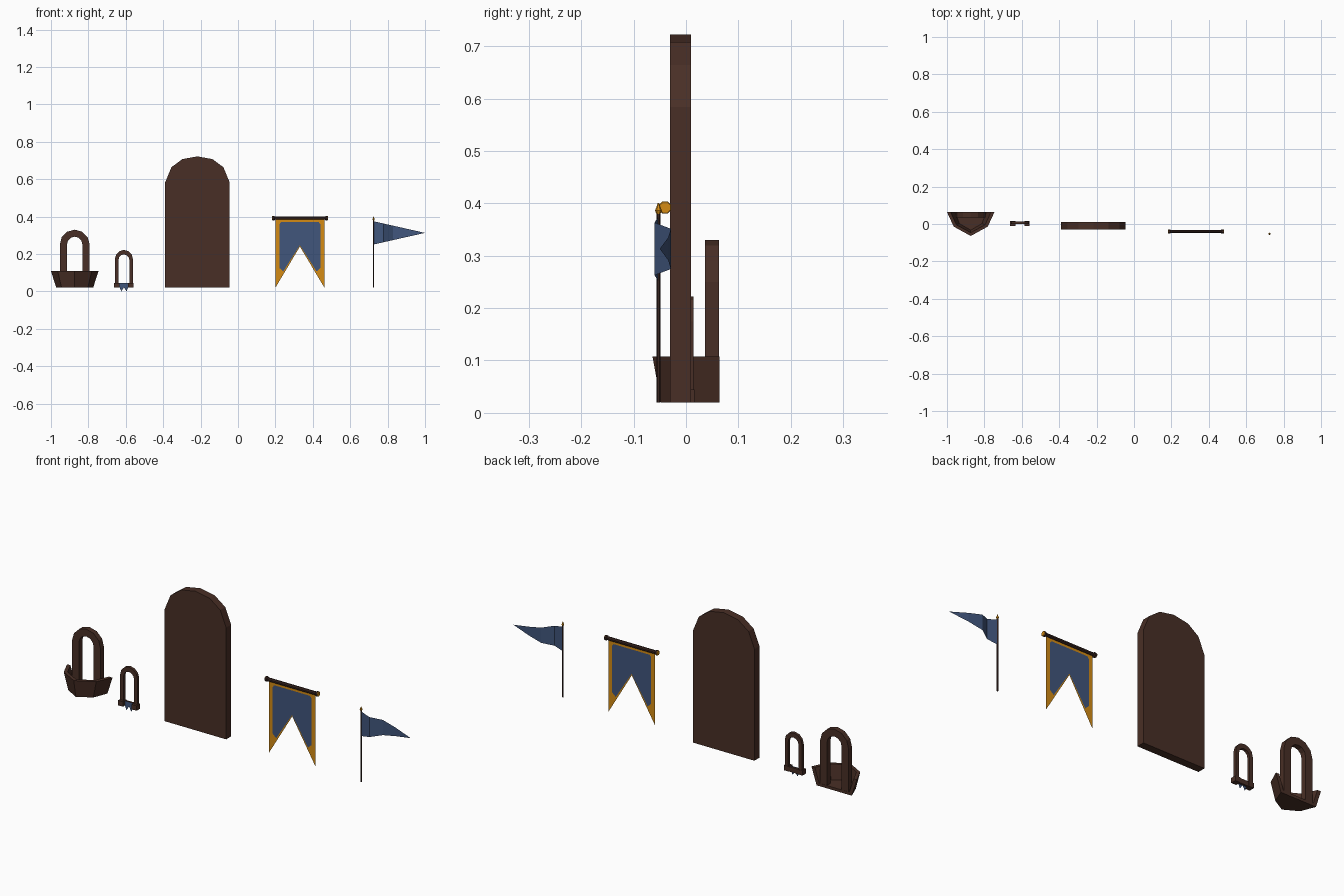
import bpy, bmesh, math

if "Cube" in bpy.data.objects:
    bpy.data.objects.remove(bpy.data.objects["Cube"])


def material(name, rgb):
    m = bpy.data.materials.new(name)
    m.diffuse_color = (*rgb, 1)
    m.use_nodes = True
    m.node_tree.nodes["Principled BSDF"].inputs["Base Color"].default_value = m.diffuse_color
    return m


BROWN = material("dark wood", (0.066, 0.028, 0.019))
POLE = material("pole wood", (0.040, 0.018, 0.014))
BLUE = material("blue cloth", (0.052, 0.092, 0.202))
GOLD = material("gold trim", (0.66, 0.26, 0.007))


def make(name, verts, faces, mat, closed=True):
    me = bpy.data.meshes.new(name)
    me.from_pydata(verts, [], faces)
    if closed:
        bm = bmesh.new()
        bm.from_mesh(me)
        bmesh.ops.recalc_face_normals(bm, faces=bm.faces)
        bm.to_mesh(me)
        bm.free()
    me.materials.append(mat)
    ob = bpy.data.objects.new(name, me)
    bpy.context.collection.objects.link(ob)
    return ob


def prism(name, pts, y0, y1, mat):
    """Solid from an xz outline."""
    n = len(pts)
    v = [(x, y0, z) for x, z in pts] + [(x, y1, z) for x, z in pts]
    f = [list(range(n)), list(range(n, 2 * n))]
    f += [(i, (i + 1) % n, n + (i + 1) % n, n + i) for i in range(n)]
    return make(name, v, f, mat)


def box(name, x0, x1, y0, y1, z0, z1, mat):
    return prism(name, [(x0, z0), (x1, z0), (x1, z1), (x0, z1)], y0, y1, mat)


def sheet(name, pts, y, mat):
    return make(name, [(x, y, z) for x, z in pts], [list(range(len(pts)))], mat, False)


def arch_path(cx, w, z0, top):
    """Left foot, six-segment arc, right foot."""
    arc = [(cx - w * math.cos(math.pi * i / 6), top - w + w * math.sin(math.pi * i / 6))
           for i in range(7)]
    return [(cx - w, z0)] + arc + [(cx + w, z0)]


def arch_frame(name, cx, w, wi, z0, top, topi, y0, y1, mat):
    rings = []
    for half, t, y in ((w, top, y0), (w, top, y1), (wi, topi, y1), (wi, topi, y0)):
        rings.append([(x, y, z) for x, z in arch_path(cx, half, z0, t)])
    n = len(rings[0])
    v = [p for r in rings for p in r]
    f = []
    for k in range(4):
        a, b = k * n, ((k + 1) % 4) * n
        f += [(a + i, a + i + 1, b + i + 1, b + i) for i in range(n - 1)]
    f += [[k * n for k in range(4)], [k * n + n - 1 for k in range(4)]]
    return make(name, v, f, mat)


def lathe(name, prof, loc, axis, mat, sides=8):
    """Revolve (radius, height) pairs about z or x."""
    v = []
    for r, h in prof:
        for i in range(sides):
            a = 2 * math.pi * (i + 0.5) / sides
            p = (r * math.cos(a), r * math.sin(a), h)
            if axis == 'x':
                p = (p[2], p[0], p[1])
            v.append(tuple(p[j] + loc[j] for j in range(3)))
    f = [list(range(sides)), list(range(len(v) - sides, len(v)))]
    for k in range(len(prof) - 1):
        f += [(k * sides + i, k * sides + (i + 1) % sides,
               (k + 1) * sides + (i + 1) % sides, (k + 1) * sides + i) for i in range(sides)]
    return make(name, v, f, mat)


# Balcony window: arch and flared open-backed balcony
CX = -0.873
arch_frame("balcony_arch", CX, 0.08, 0.041, 0.022, 0.33, 0.293, 0.036, 0.063, BROWN)


def balcony_ring(w, wm, ym, yf, z):
    return [(CX - w, 0.064, z), (CX - wm, ym, z), (CX, yf, z), (CX + wm, ym, z), (CX + w, 0.064, z)]


rings = [balcony_ring(0.0985, 0.070, -0.008, -0.048, 0.02),
         balcony_ring(0.127, 0.091, -0.014, -0.064, 0.108),
         balcony_ring(0.108, 0.077, -0.004, -0.046, 0.108),
         balcony_ring(0.084, 0.060, 0.002, -0.033, 0.034)]
faces = [(k * 5 + i, k * 5 + i + 1, k * 5 + i + 6, k * 5 + i + 5) for k in range(3) for i in range(4)]
faces += [range(0, 5), range(15, 20), (0, 5, 10, 15), (4, 9, 14, 19), (0, 15, 19, 4)]
make("balcony", [p for r in rings for p in r], [list(f) for f in faces], BROWN)

# Small window: arch, sill, two corbels and a little hanging cloth
WX = -0.61
arch_frame("small_window_arch", WX, 0.048, 0.029, 0.022, 0.222, 0.198, 0.0, 0.014, BROWN)
box("small_window_sill", WX - 0.03, WX + 0.03, 0.004, 0.014, 0.02, 0.044, BROWN)
for side, s in (("left", -1), ("right", 1)):
    xs = sorted((WX + s * 0.024, WX + s * 0.052))
    box(side + "_corbel", xs[0], xs[1], -0.012, 0.016, 0.02, 0.045, BROWN)
sheet("window_cloth", [(WX - 0.023, 0.045), (WX - 0.023, 0.022), (WX - 0.014, 0.0), (WX, 0.022),
                       (WX + 0.014, 0.0), (WX + 0.023, 0.022), (WX + 0.023, 0.045)], 0.001, BLUE)

# Arched door slab
DX = -0.217
half = [(0.172, 0.02), (0.172, 0.584), (0.139, 0.664), (0.080, 0.7075)]
outline = [(DX + x, z) for x, z in half] + [(DX, 0.722)] + [(DX - x, z) for x, z in reversed(half)]
prism("door", outline, -0.0305, 0.0095, BROWN)

# Swallowtail banner: gold cloth with blue field on both sides
BX, BY = 0.331, -0.040


def mirrored(pts):
    """Outline with centre points first and last."""
    return [(BX + x, z) for x, z in pts] + [(BX - x, z) for x, z in reversed(pts) if x > 0]


sheet("banner_border", mirrored([(0, 0.39), (0.131, 0.39), (0.131, 0.02), (0, 0.24)]), BY, GOLD)
for side, s in (("front", -1), ("back", 1)):
    sheet("banner_field_" + side,
          mirrored([(0, 0.371), (0.100, 0.371), (0.109, 0.360), (0.109, 0.125), (0.089, 0.107), (0, 0.247)]),
          BY + s * 0.001, BLUE)

# Banner rod with knobs and gold ends
lathe("banner_rod", [(0.0125, -0.147), (0.0125, -0.137), (0.009, -0.134), (0.009, 0.134),
                     (0.0125, 0.137), (0.0125, 0.147)], (BX, BY, 0.392), 'x', POLE)
for side, s in (("left", -1), ("right", 1)):
    lathe(side + "_rod_end", [(0.0125, s * 0.147), (0.011, s * 0.149)], (BX, BY, 0.392), 'x', GOLD)

# Pennant pole, finial and wavy flag
PX, PY = 0.725, -0.0526
lathe("pennant_pole", [(0.0038, 0.02), (0.0038, 0.382)], (PX, PY, 0), 'z', POLE, 6)
lathe("pennant_finial", [(0.003, 0.378), (0.0065, 0.386), (0.001, 0.401)], (PX, PY, 0), 'z', GOLD, 6)
wave = [(0, PY), (0.19, -0.06), (0.38, -0.029), (0.65, -0.034)]
v = []
for t, y in wave:
    x, h = PX + 0.275 * t, 0.062 * (1 - t)
    v += [(x, y, 0.313 - h), (x, y, 0.313 + h)]
v.append((1.0, -0.05, 0.313))
make("pennant", v, [(2 * i, 2 * i + 2, 2 * i + 3, 2 * i + 1) for i in range(3)] + [(6, 8, 7)], BLUE, False)
